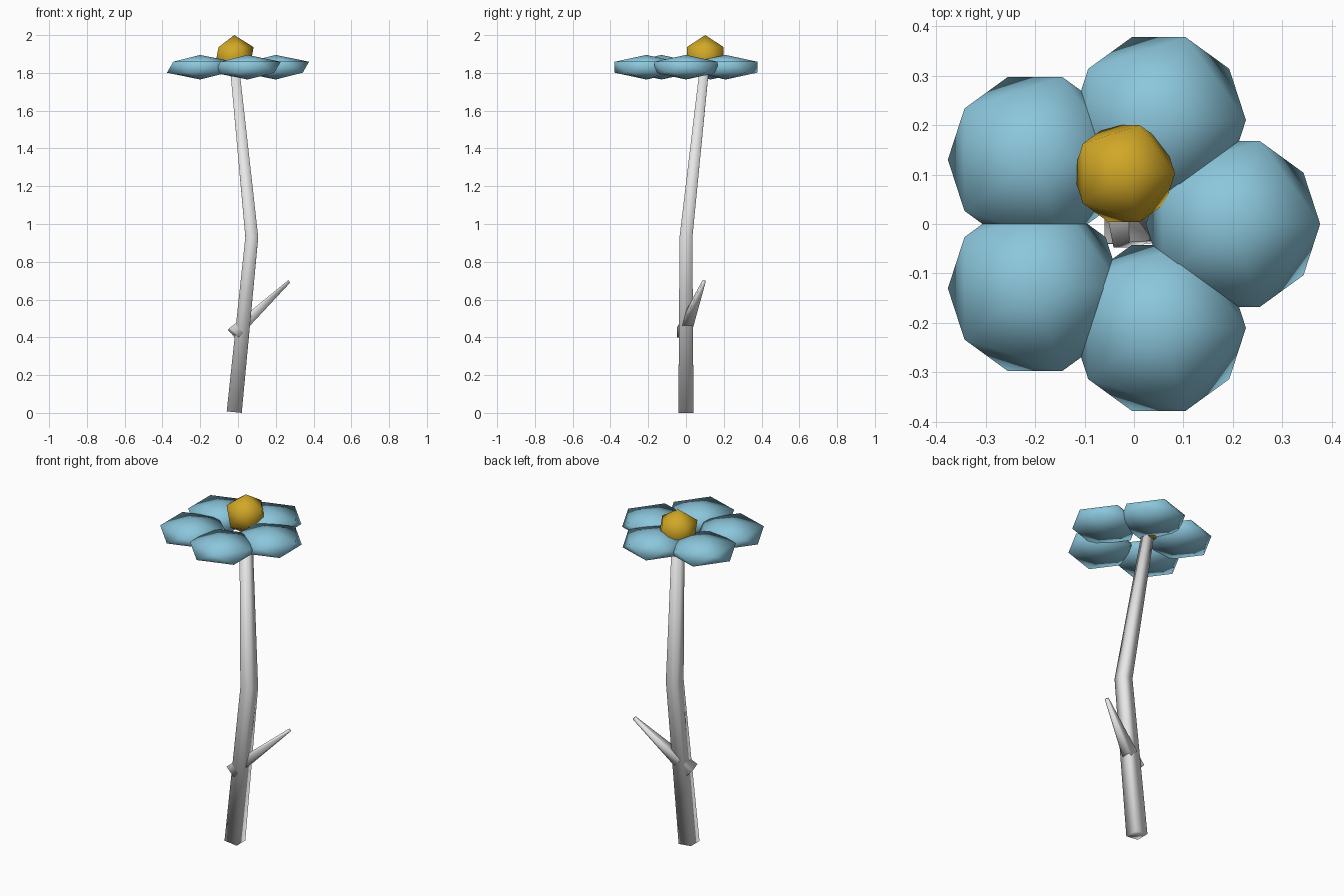
import bpy, bmesh
from mathutils import Vector

default = bpy.data.objects.get("Cube")
if default:
    bpy.data.objects.remove(default, do_unlink=True)


def make_material(name, color):
    mat = bpy.data.materials.new(name)
    mat.use_nodes = True
    mat.diffuse_color = (*color, 1)
    mat.node_tree.nodes["Principled BSDF"].inputs["Base Color"].default_value = (*color, 1)
    return mat


stem_grey = make_material("stem pale grey", (0.8, 0.8, 0.8))
petal_blue = make_material("petal blue", (0.26, 0.57, 0.72))
center_gold = make_material("center gold", (0.64, 0.39, 0.02))


def finish(name, bm, mat):
    """Turn a bmesh into a smooth shaded object."""
    bmesh.ops.recalc_face_normals(bm, faces=bm.faces)
    for face in bm.faces:
        face.smooth = True
    mesh = bpy.data.meshes.new(name)
    bm.to_mesh(mesh)
    bm.free()
    mesh.materials.append(mat)
    obj = bpy.data.objects.new(name, mesh)
    bpy.context.collection.objects.link(obj)
    return obj


def square_tube(name, path, halves, mat):
    """Tapered square tube through the path points."""
    pts = [Vector(p) for p in path]
    bm = bmesh.new()
    rings = []
    for i, (p, h) in enumerate(zip(pts, halves)):
        tangent = Vector()
        if i > 0:
            tangent += (p - pts[i - 1]).normalized()
        if i < len(pts) - 1:
            tangent += (pts[i + 1] - p).normalized()
        tangent.normalize()
        v = Vector((0, 1, 0))
        v = (v - tangent * v.dot(tangent)).normalized()
        u = v.cross(tangent)
        rings.append([bm.verts.new(p + h * (a * u + b * v))
                      for a, b in ((-1, -1), (1, -1), (1, 1), (-1, 1))])
    for low, high in zip(rings, rings[1:]):
        for k in range(4):
            n = (k + 1) % 4
            bm.faces.new((low[k], low[n], high[n], high[k]))
    bm.faces.new(rings[0])
    bm.faces.new(rings[-1])
    return finish(name, bm, mat)


def ball(name, center, radius, height, mat):
    """Low-poly ball with its own half height."""
    bm = bmesh.new()
    bmesh.ops.create_icosphere(bm, subdivisions=1, radius=1)
    bmesh.ops.scale(bm, vec=(radius, radius, height), verts=bm.verts)
    bmesh.ops.translate(bm, vec=center, verts=bm.verts)
    return finish(name, bm, mat)


# Bent stem and side twig
square_tube("stem", [(-0.02, 0, 0.004), (0.073, 0, 0.93), (-0.02, 0.1, 1.85)],
            [0.04, 0.034, 0.024], stem_grey)
square_tube("twig", [(-0.024, -0.014, 0.42), (0.27, 0.095, 0.695)],
            [0.035, 0.008], stem_grey)

# Five flattened petals
petals = [(0.2, 0), (0.05, 0.21), (-0.2, 0.13), (-0.2, -0.13), (0.05, -0.21)]
for i, (x, y) in enumerate(petals):
    ball(f"petal_{i + 1}", (x, y, 1.83), 0.197, 0.065, petal_blue)

# Flower center
ball("flower_center", (-0.02, 0.102, 1.885), 0.115, 0.115, center_gold)
